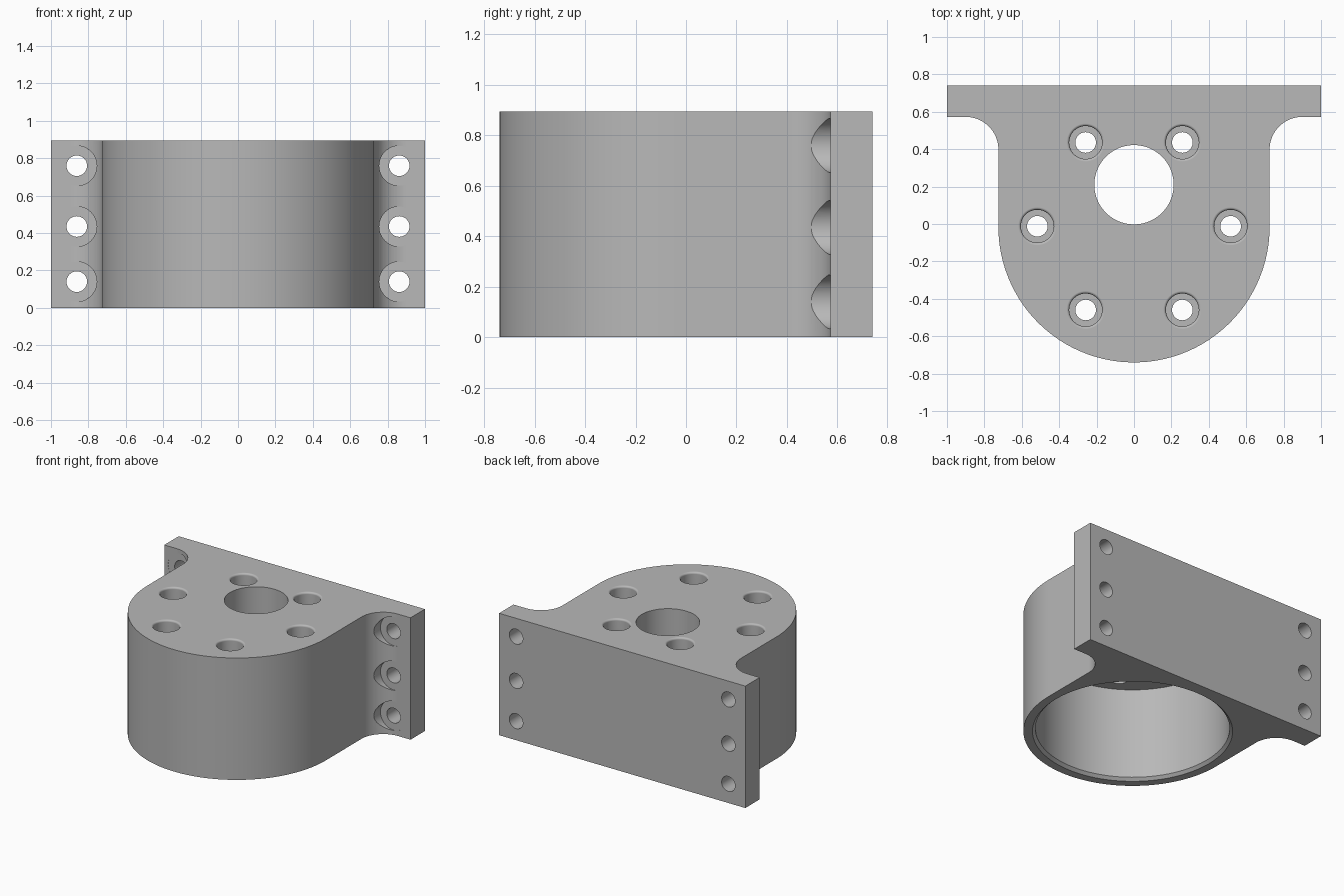
import bpy, bmesh
from math import pi, sin, cos, radians
from mathutils import Matrix

old = bpy.data.objects.get("Cube")
if old:
    bpy.data.objects.remove(old, do_unlink=True)

HEIGHT = 0.895
BACK, PLATE_FRONT = 0.74, 0.573
R, CY = 0.725, -0.015          # rounded body radius and centre
FILLET = 0.175
CEILING = 0.69                 # top of the lower bore

gray = bpy.data.materials.new("machined gray")
gray.use_nodes = True
gray.diffuse_color = (0.48, 0.48, 0.48, 1)
gray.node_tree.nodes["Principled BSDF"].inputs["Base Color"].default_value = (0.48, 0.48, 0.48, 1)


def arc(cx, cy, r, a0, a1, n):
    angles = [radians(a0 + (a1 - a0) * i / n) for i in range(n + 1)]
    return [(cx + r * cos(a), cy + r * sin(a)) for a in angles]


def make_object(name, bm):
    bmesh.ops.recalc_face_normals(bm, faces=bm.faces)
    mesh = bpy.data.meshes.new(name)
    bm.to_mesh(mesh)
    bm.free()
    mesh.materials.append(gray)
    ob = bpy.data.objects.new(name, mesh)
    bpy.context.scene.collection.objects.link(ob)
    return ob


def lathe(name, profile, matrix, n=64):
    """Closed solid turned around local z from (radius, height) pairs."""
    bm = bmesh.new()
    rings = [[bm.verts.new((r * cos(2 * pi * i / n), r * sin(2 * pi * i / n), h))
              for i in range(n)] for r, h in profile]
    for a, b in zip(rings, rings[1:]):
        for i in range(n):
            j = (i + 1) % n
            bm.faces.new((a[i], a[j], b[j], b[i]))
    bm.faces.new(rings[0])
    bm.faces.new(rings[-1])
    bm.transform(matrix)
    ob = make_object(name, bm)
    ob.hide_render = True
    return ob


# Body: rounded block, side fillets and flat mounting plate in one outline
side = arc(0, CY, R, -90, 0, 48)
side += arc(R + FILLET, PLATE_FRONT - FILLET, FILLET, 180, 90, 16)
side += [(1, PLATE_FRONT), (1, BACK)]
outline = side + [(-x, y) for x, y in reversed(side[1:])]
bm = bmesh.new()
base = bm.faces.new([bm.verts.new((x, y, 0)) for x, y in outline])
top = bmesh.ops.extrude_face_region(bm, geom=[base])["geom"]
bmesh.ops.translate(bm, vec=(0, 0, HEIGHT), verts=[v for v in top if isinstance(v, bmesh.types.BMVert)])
body = make_object("mounting_bracket", bm)

cutters = []

# Large bore from below with a chamfered mouth
cutters.append(lathe("bore_cutter",
    [(0.665, -0.1), (0.665, 0), (0.645, 0.02), (0.645, CEILING)],
    Matrix.Translation((0, CY, 0)), 128))

# Off-centre shaft hole
cutters.append(lathe("shaft_cutter", [(0.212, 0.5), (0.212, 1)],
                     Matrix.Translation((0, 0.21, 0)), 96))

# Ring of six counterbored screw holes with rounded rims
rim = arc(0.102, HEIGHT - 0.014, 0.014, 180, 90, 4)
screw = [(0.055, 0.6), (0.055, 0.78), (0.088, 0.78)] + rim + [(0.102, 1)]
for k in range(6):
    a = k * pi / 3
    cutters.append(lathe("screw_cutter", screw,
        Matrix.Translation((0.517 * cos(a), -0.012 + 0.517 * sin(a), 0)), 48))

# Plate bolt holes with spot faces cut into the fillets
bolt = [(0.055, -0.85), (0.055, -PLATE_FRONT - 0.001),
        (0.107, -PLATE_FRONT - 0.001), (0.107, -0.3)]
for x in (-0.862, 0.862):
    for z in (0.14, 0.435, 0.76):
        cutters.append(lathe("bolt_cutter", bolt,
            Matrix.Translation((x, 0, z)) @ Matrix.Rotation(pi / 2, 4, 'X'), 48))

bpy.ops.object.select_all(action='DESELECT')
bpy.context.view_layer.objects.active = body
body.select_set(True)
for cutter in cutters:
    mod = body.modifiers.new("cut", 'BOOLEAN')
    mod.operation = 'DIFFERENCE'
    mod.solver = 'EXACT'
    mod.object = cutter
    bpy.ops.object.modifier_apply(modifier=mod.name)
for cutter in cutters:
    bpy.data.objects.remove(cutter, do_unlink=True)

# Smooth curved walls, crisp edges
bpy.ops.object.shade_smooth_by_angle(angle=radians(30))
weighted = body.modifiers.new("weighted normals", 'WEIGHTED_NORMAL')
weighted.keep_sharp = True
